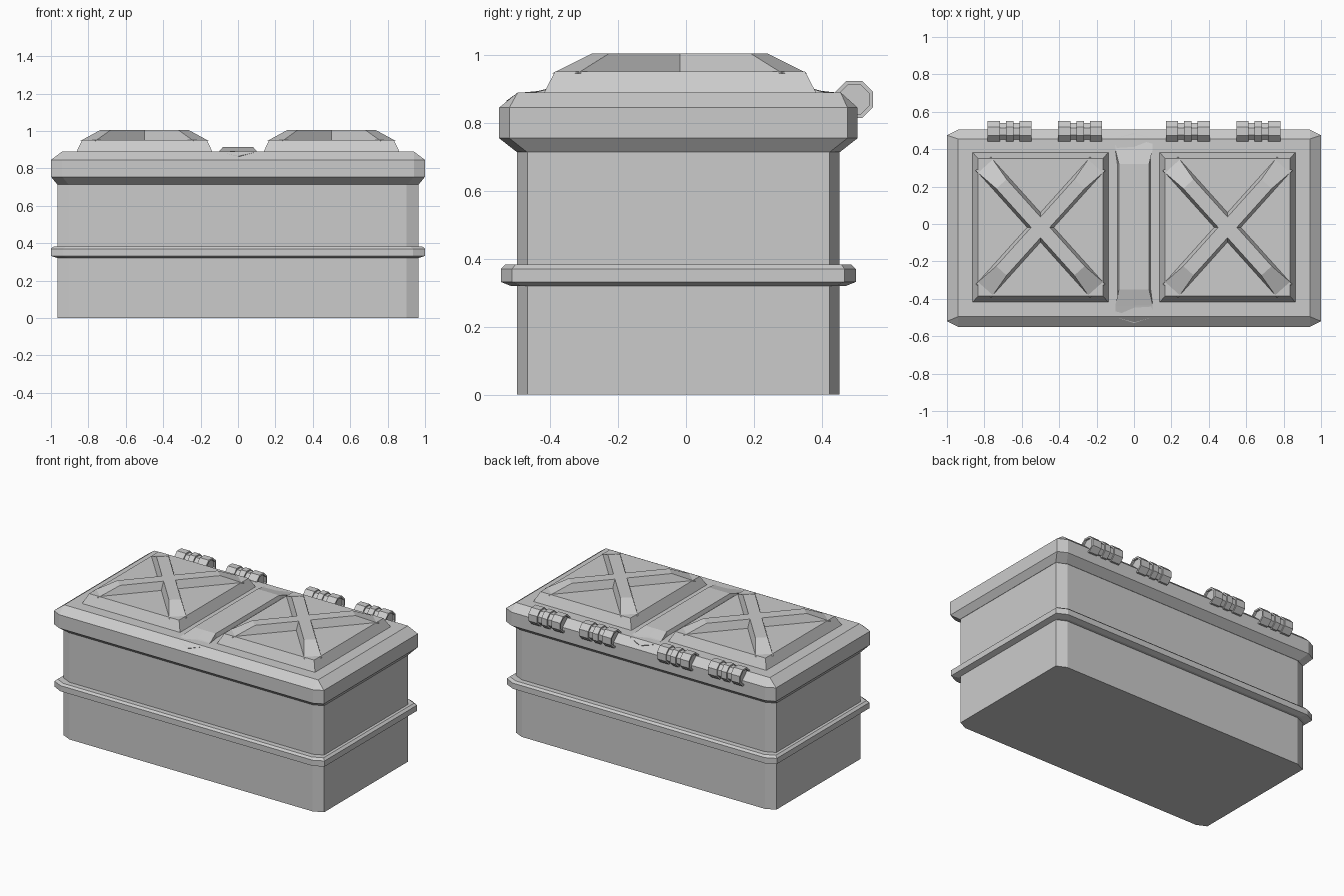
import bpy, bmesh
from math import pi, cos, sin
from mathutils import Vector

if "Cube" in bpy.data.objects:
    bpy.data.objects.remove(bpy.data.objects["Cube"])


def loft(name, rings, cap=True):
    """Bridge equal-length closed rings of 3D points and cap the ends."""
    bm = bmesh.new()
    loops = [[bm.verts.new(p) for p in r] for r in rings]
    n = len(rings[0])
    for a, b in zip(loops, loops[1:]):
        for i in range(n):
            j = (i + 1) % n
            bm.faces.new((a[i], a[j], b[j], b[i]))
    if cap:
        bm.faces.new(loops[0][::-1])
        bm.faces.new(loops[-1])
    else:
        for i in range(n):
            j = (i + 1) % n
            bm.faces.new((loops[-1][i], loops[-1][j], loops[0][j], loops[0][i]))
    bmesh.ops.remove_doubles(bm, verts=bm.verts, dist=1e-5)
    bmesh.ops.recalc_face_normals(bm, faces=bm.faces)
    me = bpy.data.meshes.new(name)
    bm.to_mesh(me)
    bm.free()
    ob = bpy.data.objects.new(name, me)
    bpy.context.collection.objects.link(ob)
    return ob


def rect(hx, y0, y1, z, cx=0.06, cy=0.03, x=0):
    """Rectangle with cut corners (cx = cy = 0 gives sharp corners)."""
    return [(x + px, py, z) for px, py in (
        (hx - cx, y0), (hx, y0 + cy), (hx, y1 - cy), (hx - cx, y1),
        (cx - hx, y1), (-hx, y1 - cy), (-hx, y0 + cy), (cx - hx, y0))]


# Body with cut corners
loft("body", [rect(0.965, -0.497, 0.452, z, 0.065) for z in (0, 0.72)])

# Reinforcing band around the body
loft("band", [rect(0.965, -0.515, 0.47, 0.32, 0.065),
              rect(1.0, -0.545, 0.5, 0.332, 0.065, 0.033),
              rect(1.0, -0.545, 0.5, 0.37, 0.065, 0.033),
              rect(0.985, -0.532, 0.487, 0.383, 0.065)])

# Lid with bevelled upper and lower edges
loft("lid", [rect(0.967, -0.499, 0.454, 0.715, 0.06),
             rect(1.0, -0.55, 0.505, 0.755),
             rect(1.0, -0.55, 0.505, 0.845),
             rect(0.94, -0.495, 0.455, 0.89, 0, 0)])


def cross_ring(x, y, z, length, w):
    """Outline of an X whose arms point at the panel corners."""
    dirs = [Vector((sx * 0.33, sy * 0.367)).normalized()
            for sx, sy in ((1, 1), (-1, 1), (-1, -1), (1, -1))]
    pts = []
    for i, d in enumerate(dirs):
        e = dirs[(i + 1) % 4]
        n = Vector((-d.y, d.x))
        pts += [d * length - n * w, d * length + n * w, (d + e) * w / d.cross(e)]
    return [(x + p.x, y + p.y, z) for p in pts]


# Two raised panels, each with a cross rib
for side, x in (("left", -0.5), ("right", 0.5)):
    loft("panel_" + side, [rect(0.365, -0.42, 0.385, 0.885, 0, 0, x),
                           rect(0.333, -0.385, 0.35, 0.952, 0, 0, x)])
    loft("cross_rib_" + side, [cross_ring(x, -0.018, 0.945, 0.457, 0.055),
                               cross_ring(x, -0.018, 1.005, 0.312, 0.037)])

# Centre strip between the panels, running down to a point at both ends
def strip_section(w, y, z_edge, y_mid, z_mid):
    return [(-w, y, z_edge), (0, y_mid, z_mid), (w, y, z_edge),
            (0.1, y, 0.86), (-0.1, y, 0.86)]

loft("centre_strip", [strip_section(0.1, -0.497, 0.888, -0.53, 0.864),
                      strip_section(0.1, -0.435, 0.892, -0.435, 0.894),
                      strip_section(0.08, -0.35, 0.915, -0.35, 0.915),
                      strip_section(0.08, 0.32, 0.915, 0.32, 0.915),
                      strip_section(0.1, 0.4, 0.892, 0.4, 0.894),
                      strip_section(0.1, 0.457, 0.888, 0.487, 0.866)])


def octagon(x, r):
    k = r / cos(pi / 8)
    return [(x, 0.495 + k * cos(pi / 8 + i * pi / 4),
             0.869 + k * sin(pi / 8 + i * pi / 4)) for i in range(8)]


# Four hinges: three tube knuckles around a recessed core
for h, x in enumerate((-0.665, -0.288, 0.288, 0.665)):
    loft(f"hinge_core_{h}", [octagon(x - 0.105, 0.046), octagon(x + 0.105, 0.046)])
    for k, (a, b) in enumerate(((-0.118, -0.052), (-0.02, 0.02), (0.052, 0.118))):
        loft(f"hinge_knuckle_{h}_{k}", [octagon(x + a, 0.044), octagon(x + a, 0.055),
                                        octagon(x + b, 0.055), octagon(x + b, 0.044)],
             cap=False)
